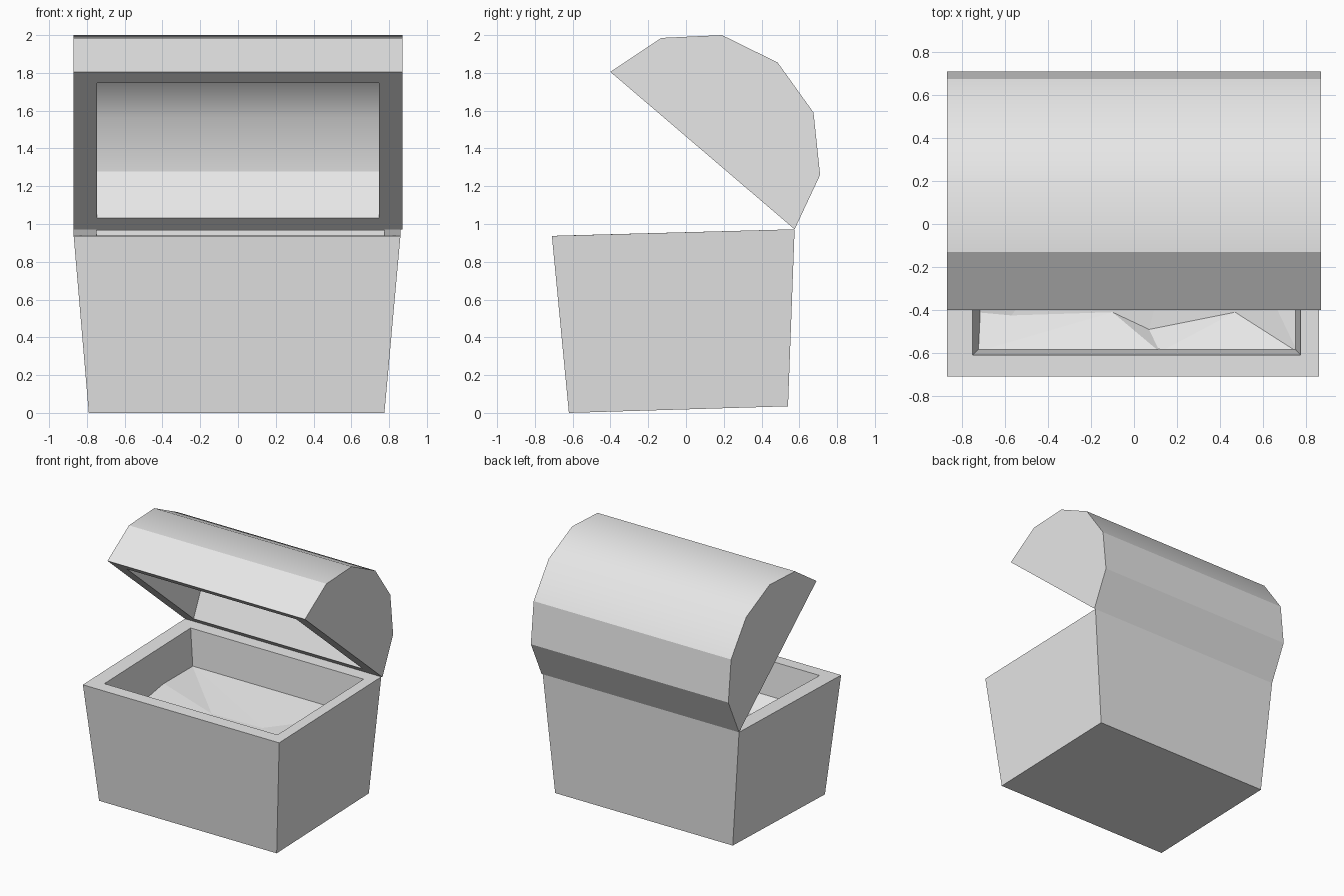
import bpy
import bmesh
from mathutils import Vector
from mathutils.geometry import delaunay_2d_cdt

old = bpy.data.objects.get("Cube")
if old:
    bpy.data.objects.remove(old, do_unlink=True)

GREY = (0.8, 0.8, 0.8, 1)
grey = bpy.data.materials.new("plain grey")
grey.use_nodes = True
grey.diffuse_color = GREY
grey.node_tree.nodes["Principled BSDF"].inputs["Base Color"].default_value = GREY


def finish(bm, name):
    mesh = bpy.data.meshes.new(name)
    bm.to_mesh(mesh)
    bm.free()
    mesh.materials.append(grey)
    obj = bpy.data.objects.new(name, mesh)
    bpy.context.collection.objects.link(obj)
    return obj


def rect(bm, x0, x1, front, back):
    """Four corners; front and back are (y, z) pairs."""
    return [bm.verts.new((x, *p)) for x, p in
            ((x0, front), (x1, front), (x1, back), (x0, back))]


def bridge(bm, a, b):
    """Quads between two closed rings of equal length."""
    n = len(a)
    for i in range(n):
        j = (i + 1) % n
        bm.faces.new((a[i], a[j], b[j], b[i]))


# Chest body: tapered box, flat rim and hollow inside
bm = bmesh.new()
rings = [
    rect(bm, -0.79, 0.775, (-0.62, 0), (0.54, 0.035)),
    rect(bm, -0.87, 0.86, (-0.71, 0.937), (0.575, 0.972)),
    rect(bm, -0.75, 0.775, (-0.61, 0.94), (0.475, 0.969)),
    rect(bm, -0.70, 0.73, (-0.56, 0.45), (0.45, 0.47)),
]
for a, b in zip(rings, rings[1:]):
    bridge(bm, a, b)
bm.faces.new(rings[0])
bm.faces.new(rings[-1])
bmesh.ops.recalc_face_normals(bm, faces=bm.faces)
finish(bm, "chest_body")

# Lid: faceted arch, hollowed by a smaller copy of the same arch
PROFILE = [(-0.40, 1.805), (-0.13, 1.985), (0.19, 2.0), (0.485, 1.855),
           (0.675, 1.59), (0.71, 1.26), (0.575, 0.972)]
HALF_WIDTH = 0.87
centre = (Vector(PROFILE[0]) + Vector(PROFILE[-1])) / 2
bm = bmesh.new()


def arch(x, scale):
    points = [centre + (Vector(p) - centre) * scale for p in PROFILE]
    return [bm.verts.new((x * scale, p.x, p.y)) for p in points]


def shell(scale, sharp):
    """Arch surface with both ends; the listed ridges stay sharp."""
    left, right = arch(HALF_WIDTH, scale), arch(-HALF_WIDTH, scale)
    for i in range(len(PROFILE) - 1):
        face = bm.faces.new((left[i], left[i + 1], right[i + 1], right[i]))
        face.smooth = True
    for end in (left, right):
        bm.faces.new(end)
        for a, b in zip(end, end[1:]):
            bm.edges.get((a, b)).smooth = False
    for i in sharp:
        bm.edges.get((left[i], right[i])).smooth = False
    return [left[0], right[0], right[-1], left[-1]]


outer = shell(1, (0, 1, 4, 5, 6))
inner = shell(0.857, (0, 1, 5, 6))
bridge(bm, outer, inner)
bmesh.ops.recalc_face_normals(bm, faces=bm.faces)
finish(bm, "chest_lid")

# Contents: uneven faceted heap reaching the inner walls
LEVEL = 0.68
HEAP = [
    (-0.735, -0.595, LEVEL), (0.12, -0.595, LEVEL), (0.76, -0.595, LEVEL),
    (0.76, 0.47, LEVEL), (-0.735, 0.47, LEVEL), (-0.735, 0.10, LEVEL),
    (-0.735, -0.41, 0.60), (-0.57, -0.425, 0.60), (-0.10, -0.41, 0.58),
    (0.07, -0.49, 0.57), (0.47, -0.41, 0.58), (-0.24, 0.01, 0.60),
    (0.20, 0.02, 0.60), (0.50, -0.05, 0.62),
]
flat = [Vector(p[:2]) for p in HEAP]
coords, _, tris, source, _, _ = delaunay_2d_cdt(flat, [], [], 0, 0.0001)
bm = bmesh.new()
verts = [bm.verts.new((c.x, c.y, HEAP[s[0]][2])) for c, s in zip(coords, source)]
for tri in tris:
    face = bm.faces.new([verts[i] for i in tri])
    face.normal_update()
    if face.normal.z < 0:
        face.normal_flip()
finish(bm, "chest_contents")
